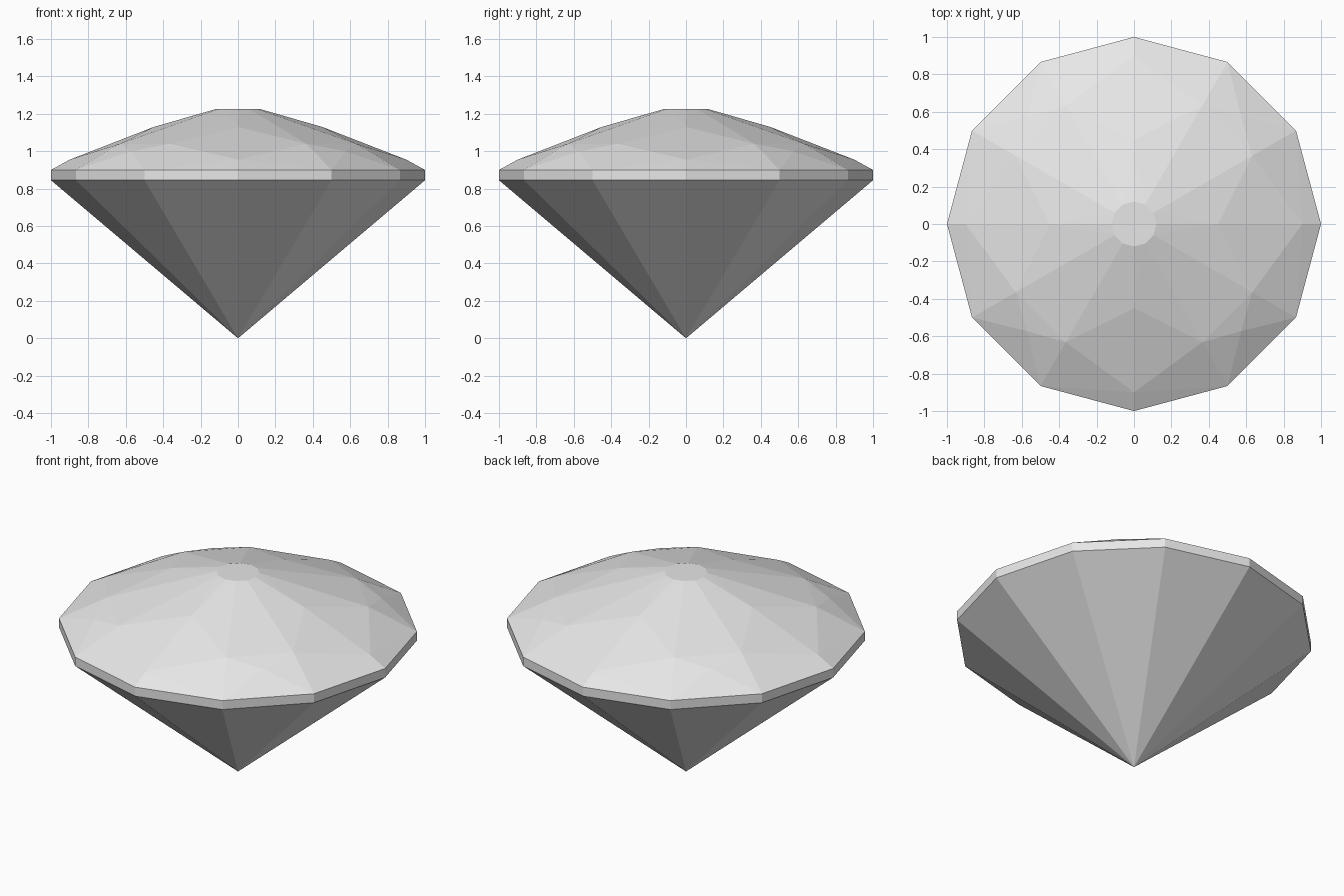
import bpy
import bmesh
from math import cos, sin, radians

cube = bpy.data.objects.get("Cube")
if cube:
    bpy.data.objects.remove(cube)

# Pale grey stone
stone = bpy.data.materials.new("pale_grey_stone")
stone.use_nodes = True
colour = (0.8, 0.8, 0.8, 1)
stone.diffuse_color = colour
stone.node_tree.nodes["Principled BSDF"].inputs["Base Color"].default_value = colour

# Corner rings: radius, height, angles in degrees
twelve = range(0, 360, 30)
quarters = range(0, 360, 90)
rings = [
    (0.0, 0.0, [0]),                                  # culet point
    (1.0, 0.845, twelve),                             # girdle bottom
    (1.0, 0.9, twelve),                               # girdle top
    (0.9, 0.955, quarters),                           # lower crown corners
    (0.81, 1.0, range(45, 360, 90)),                  # diagonal crown corners
    (0.73, 1.04, [a for a in twelve if a % 90]),      # main crown corners
    (0.45, 1.13, quarters),                           # upper crown corners
    (0.12, 1.225, twelve),                            # table
]

# The cut stone is the convex solid spanned by its corners
bm = bmesh.new()
for radius, z, angles in rings:
    for a in angles:
        bm.verts.new((radius * cos(radians(a)), radius * sin(radians(a)), z))
bmesh.ops.convex_hull(bm, input=bm.verts)
bmesh.ops.dissolve_limit(bm, angle_limit=radians(1), verts=bm.verts, edges=bm.edges)
bmesh.ops.recalc_face_normals(bm, faces=bm.faces)

mesh = bpy.data.meshes.new("gemstone")
bm.to_mesh(mesh)
bm.free()
mesh.materials.append(stone)
gem = bpy.data.objects.new("gemstone", mesh)
bpy.context.collection.objects.link(gem)
